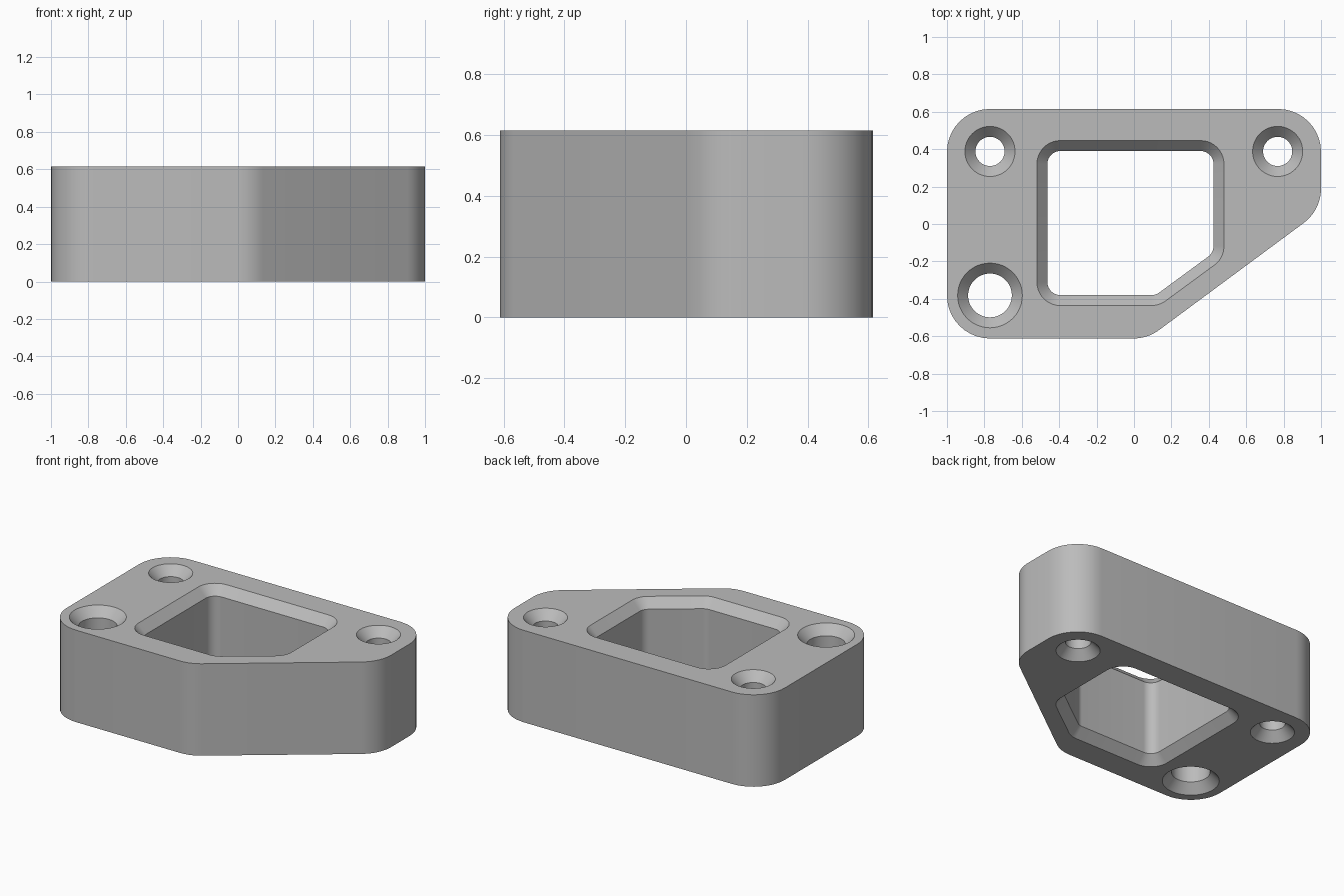
import bpy
import bmesh
import math
from mathutils import Vector

HEIGHT = 0.615
CHAMFER = 0.056
DEPTH = 0.06

if "Cube" in bpy.data.objects:
    bpy.data.objects.remove(bpy.data.objects["Cube"], do_unlink=True)


def rounded(corners, radius, inset=0.0, steps=10):
    """Round a counter-clockwise polygon; inset shrinks it about its arc centres."""
    points = []
    pts = [Vector(c) for c in corners]
    for i, corner in enumerate(pts):
        d_in = (corner - pts[i - 1]).normalized()
        d_out = (pts[(i + 1) % len(pts)] - corner).normalized()
        turn = d_in.angle(d_out)
        tangent = radius * math.tan(turn / 2)
        centre = corner - d_in * tangent + Vector((-d_in.y, d_in.x)) * radius
        start = math.atan2(d_in.y, d_in.x) - math.pi / 2
        for s in range(steps + 1):
            a = start + turn * s / steps
            points.append(centre + Vector((math.cos(a), math.sin(a))) * (radius - inset))
    return points


def circle(centre, radius, inset=0.0, steps=48):
    turns = [2 * math.pi * s / steps for s in range(steps)]
    return [Vector(centre) + Vector((math.cos(a), math.sin(a))) * (radius - inset) for a in turns]


def add_wall(bm, levels):
    """Skin a stack of (outline, z) levels; return the first and last rim edges."""
    rings = [[bm.verts.new((p.x, p.y, z)) for p in outline] for outline, z in levels]
    for low, high in zip(rings, rings[1:]):
        for i in range(len(low)):
            bm.faces.new((low[i - 1], low[i], high[i], high[i - 1]))
    return [[bm.edges.get((r[i - 1], r[i])) for i in range(len(r))] for r in (rings[0], rings[-1])]


def add_opening(bm, outline, *args):
    """Through opening, chamfered at both ends."""
    rim, bore = outline(*args), outline(*args, CHAMFER)
    return add_wall(bm, [(rim, 0), (bore, DEPTH), (bore, HEIGHT - DEPTH), (rim, HEIGHT)])


bm = bmesh.new()

# Outer wall
outer = [(-1, -0.612), (0.073, -0.612), (1, 0.074), (1, 0.615), (-1, 0.615)]
rims = [add_wall(bm, [(rounded(outer, 0.23), 0), (rounded(outer, 0.23), HEIGHT)])]

# Central window
window = [(-0.519, -0.436), (0.135, -0.436), (0.481, -0.182), (0.481, 0.446), (-0.519, 0.446)]
rims.append(add_opening(bm, rounded, window, 0.125))

# Bolt holes
for centre, radius in [((-0.77, -0.382), 0.173), ((-0.77, 0.388), 0.134), ((0.768, 0.388), 0.134)]:
    rims.append(add_opening(bm, circle, centre, radius))

# Bottom and top faces
for side, up in ((0, -1), (1, 1)):
    edges = [e for rim in rims for e in rim[side]]
    bmesh.ops.triangle_fill(bm, use_beauty=True, edges=edges, normal=(0, 0, up))
bmesh.ops.recalc_face_normals(bm, faces=bm.faces)

mesh = bpy.data.meshes.new("spacer_plate")
bm.to_mesh(mesh)
bm.free()
plate = bpy.data.objects.new("spacer_plate", mesh)
bpy.context.collection.objects.link(plate)

# Grey material
grey = bpy.data.materials.new("plain grey")
grey.use_nodes = True
colour = (0.5, 0.5, 0.5, 1)
grey.diffuse_color = colour
grey.node_tree.nodes["Principled BSDF"].inputs["Base Color"].default_value = colour
mesh.materials.append(grey)

bpy.ops.object.select_all(action="DESELECT")
plate.select_set(True)
bpy.context.view_layer.objects.active = plate
bpy.ops.object.shade_smooth_by_angle(angle=math.radians(30))
